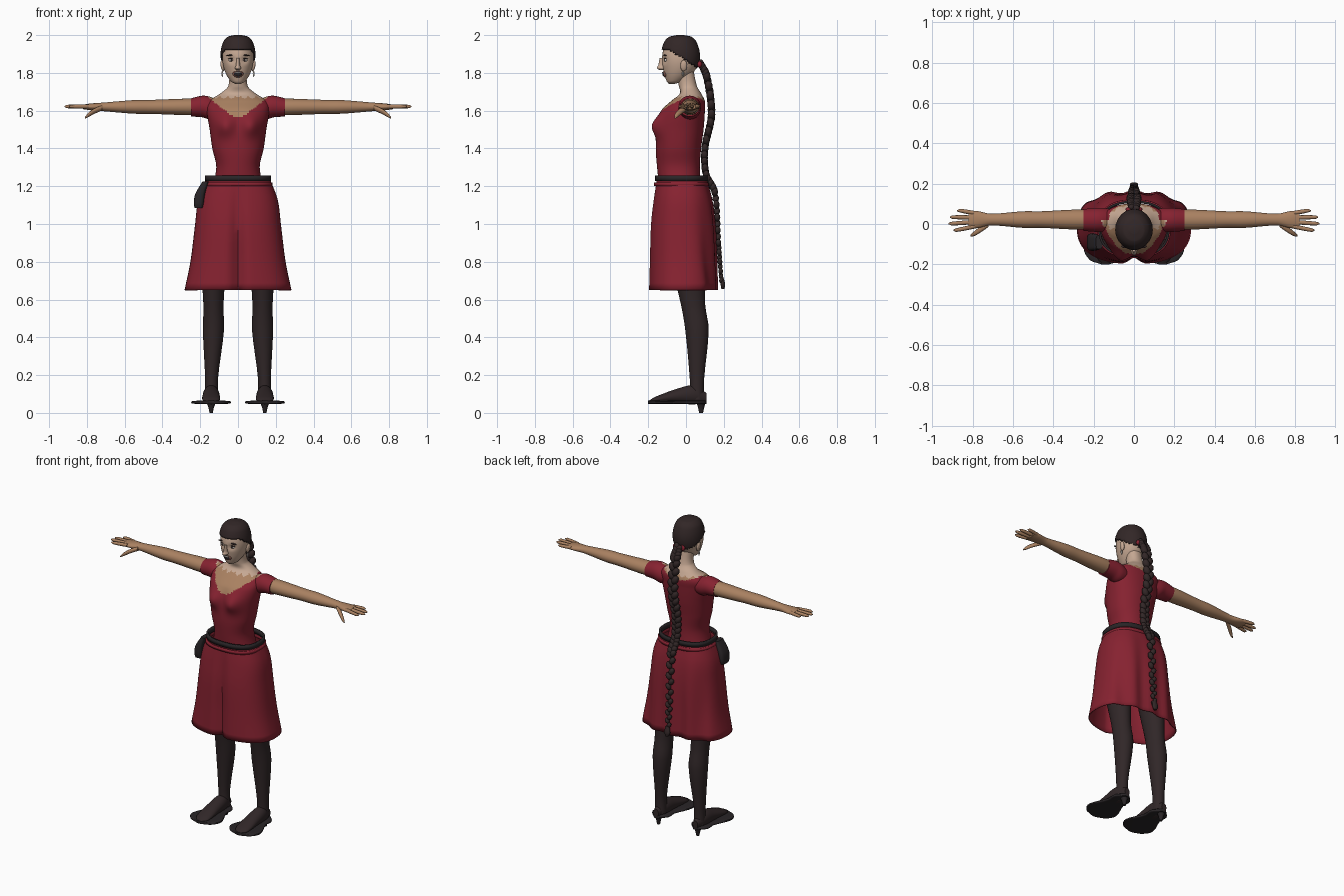
import bpy, bmesh, math
from mathutils import Matrix, Vector

if "Cube" in bpy.data.objects:
    bpy.data.objects.remove(bpy.data.objects["Cube"])


def material(name, red, green, blue):
    mat = bpy.data.materials.new(name)
    mat.use_nodes = True
    mat.diffuse_color = (red, green, blue, 1)
    shader = mat.node_tree.nodes["Principled BSDF"]
    shader.inputs["Base Color"].default_value = mat.diffuse_color
    return mat


PALE = material("pale skin", .56, .39, .29)
TAN = material("tan skin", .4, .22, .12)
RED = material("dress red", .24, .016, .03)
HAIR = material("dark hair", .032, .02, .02)
TIGHTS = material("dark tights", .03, .02, .021)
LEATHER = material("black leather", .022, .018, .02)
WHITE = material("off white", .7, .65, .6)
LIPS = material("lip brown", .22, .09, .07)
SIDES = (("left", 1), ("right", -1))


def bump(distance, width):
    return math.exp(-(distance / width) ** 2)


def finish(name, bm, mats, rule=None, wall=0):
    bmesh.ops.recalc_face_normals(bm, faces=bm.faces)
    if rule:
        for face in bm.faces:
            face.material_index = rule(face.calc_center_median())
    mesh = bpy.data.meshes.new(name)
    bm.to_mesh(mesh)
    bm.free()
    for mat in mats:
        mesh.materials.append(mat)
    part = bpy.data.objects.new(name, mesh)
    bpy.context.collection.objects.link(part)
    if wall:
        part.modifiers.new("wall", "SOLIDIFY").thickness = wall
    bpy.context.view_layer.objects.active = part
    part.select_set(True)
    bpy.ops.object.shade_smooth_by_angle(angle=math.radians(50))
    part.select_set(False)


def sample(keys, steps):
    """Smooth curve through keys, whose first value is the parameter."""
    def slope(i):
        before, after = keys[max(i - 1, 0)], keys[min(i + 1, len(keys) - 1)]
        return [(q - p) / (after[0] - before[0]) for p, q in zip(before, after)]

    rows = []
    for i, (start, end) in enumerate(zip(keys, keys[1:])):
        span = end[0] - start[0]
        for k in range(steps):
            t = k / steps
            blend = t * t * (3 - 2 * t)
            leave, arrive = span * t * (1 - t) ** 2, span * t * t * (t - 1)
            rows.append([p + (q - p) * blend + m * leave + n * arrive
                         for p, q, m, n in zip(start, end, slope(i), slope(i + 1))])
    return rows + [list(keys[-1])]


def loft(name, keys, mats, axis="z", centre=(0, 0), segs=24, steps=4, power=2,
         caps=True, shape=None, rule=None, keep=None, wall=0):
    """Rings of (position, radius u, radius v, shift v, shift u) along an axis."""
    bm, rings = bmesh.new(), []
    for row in sample([(*key, 0, 0)[:5] for key in keys], steps):
        along, radius_u, radius_v, shift_v, shift_u = (*row, 0)[:5]
        ring = []
        for k in range(segs):
            cos, sin = math.cos(math.tau * k / segs), math.sin(math.tau * k / segs)
            u = centre[0] + shift_u + radius_u * math.copysign(abs(cos) ** (2 / power), cos)
            v = centre[1] + shift_v + radius_v * math.copysign(abs(sin) ** (2 / power), sin)
            point = Vector({"x": (along, u, v), "y": (u, along, v), "z": (u, v, along)}[axis])
            ring.append(bm.verts.new(shape(point) if shape else point))
        rings.append(ring)
    for low, high in zip(rings, rings[1:]):
        for k in range(segs):
            bm.faces.new((low[k - 1], low[k], high[k], high[k - 1]))
    if caps:
        bm.faces.new(rings[0])
        bm.faces.new(rings[-1])
    if keep:
        spare = [face for face in bm.faces if not keep(face.calc_center_median())]
        bmesh.ops.delete(bm, geom=spare, context="FACES")
    finish(name, bm, mats, rule, wall)


def balls(name, mat, items):
    """One object of ellipsoids given as (centre, radii, tilt about y)."""
    bm = bmesh.new()
    for centre, radii, tilt in items:
        place = Matrix.Translation(centre) @ Matrix.Rotation(tilt, 4, "Y")
        bmesh.ops.create_uvsphere(bm, u_segments=16, v_segments=10, radius=1,
                                  matrix=place @ Matrix.Diagonal((*radii, 1)))
    finish(name, bm, [mat])


def pair(name, mat, x, y, z, radii, tilt=0):
    balls(name, mat, [((side * x, y, z), radii, side * tilt) for _, side in SIDES])


# Bodice and chest: red below the neckline, tan above it, pale at the neck
def cloth_rule(point):
    outward = abs(point.x) / .17
    lowest = 1.56 if point.y < .02 else 1.64
    if outward > 1 or point.z < lowest + (1.685 - lowest) * outward ** 1.25:
        return 0
    ragged_edge = 1.67 + .006 * math.sin(outward * 25)
    return 2 if point.z > ragged_edge else 1


def bust(point):
    if point.y < -.02:
        point.y -= .04 * bump(abs(point.x) - .07, .05) * bump(point.z - 1.52, .055)
    return point


BODY = [RED, TAN, PALE]
loft("bodice_and_chest", [
    (1.18, .14, .11), (1.3, .115, .113, -.01), (1.4, .136, .12, -.01), (1.5, .15, .123),
    (1.6, .165, .115, .015), (1.65, .156, .09, .04), (1.69, .095, .057, .054),
    (1.73, .052, .048, .04), (1.83, .048, .047, .02)],
    BODY, centre=(0, -.03), segs=96, steps=9, power=2.2, shape=bust, rule=cloth_rule)


# Skirt with a front crease and soft folds behind
def folds(point):
    depth = min(1, (1.25 - point.z) / .4)
    if point.y < -.05:
        point.y += .035 * depth * bump(point.x, .03)
    else:
        point.y += .008 * depth * math.cos(point.x * 50)
    return point


loft("skirt", [(.65, .283, .18), (.8, .252, .176), (1, .227, .17),
               (1.13, .21, .155), (1.235, .17, .133, -.005)],
     [RED], centre=(0, -.018), segs=96, power=2.45, caps=False, shape=folds, wall=.006)

# Waistband, belt and pouch
for name, bottom, top, grow, mat in (("waistband", 1.2, 1.22, .012, RED),
                                     ("belt", 1.227, 1.257, .006, LEATHER)):
    loft(name, [(z, .17 + grow, .133 + grow) for z in (bottom, top)], [mat],
         centre=(0, -.024), segs=64, steps=1, power=2.45, caps=False, wall=.012)
loft("belt_pouch", [(1.085, .023, .035), (1.11, .027, .042), (1.16, .026, .042, 0, .007),
                    (1.225, .016, .034, 0, .035)],
     [LEATHER], centre=(-.207, -.09), power=3.5)

for name, side in SIDES:
    def flip(point, side=side):
        return Vector((point.x * side, point.y, point.z))

    # Sleeve and arm
    loft(name + "_sleeve", [(.1, .05, .045, -.015), (.15, .06, .06, -.008),
                            (.19, .059, .057), (.25, .054, .048, -.005)],
         BODY, "x", (.02, 1.622), segs=40, steps=6, shape=flip, rule=cloth_rule)
    loft(name + "_arm", [(.2, .048, .045), (.3, .049, .043), (.46, .041, .037),
                         (.55, .041, .036), (.71, .029, .023), (.78, .043, .018),
                         (.82, .042, .012)],
         [TAN], "x", (.022, 1.62), shape=flip)

    # Four fanned fingers and a thumb
    for n in range(4):
        tip, fan = .92 - .015 * (n - 1.3) ** 2, .01 * n - .018
        loft(f"{name}_finger_{n + 1}",
             [(.79, .011, .011), (tip - .015, .009, .009, 0, fan), (tip, .003, .003, 0, fan)],
             [TAN], "x", (.022 * n - .012, 1.622), segs=12, shape=flip)
    loft(name + "_thumb", [(.72, .014, .014), (.765, .015, .014, -.02, -.03),
                           (.795, .011, .011, -.04, -.05), (.81, .004, .004, -.053, -.057)],
         [TAN], "x", (0, 1.615), segs=12, shape=flip)

    # Leg, foot and heeled shoe
    loft(name + "_leg", [(.07, .036, .036, 0, side * .01), (.18, .034, .038, 0, side * .01),
                         (.44, .056, .062), (.57, .053, .064, -.02), (.8, .07, .09, -.05)],
         [TIGHTS], centre=(side * .13, .058), segs=32)
    instep = side * .142
    loft(name + "_foot", [(-.195, .02, .006), (-.16, .045, .016, .01), (-.04, .045, .04, .03),
                          (.04, .04, .05, .035), (.108, .018, .026, .02)],
         [TIGHTS], "y", (instep, .06))
    loft(name + "_sole", [(y, width, .009) for y, width in (
        (-.2, .02), (-.18, .075), (-.12, .106), (0, .06), (.06, .06), (.108, .015))],
        [LEATHER], "y", (instep, .056), power=4)
    loft(name + "_heel", [(0, .009, .01), (.03, .015, .017), (.06, .028, .026)],
         [LEATHER], centre=(instep, .08), segs=16)

# Head, and a hair cap cut along the hairline
HEAD = [(1.742, .014, .016, -.045), (1.755, .038, .042, -.03), (1.81, .07, .082, -.007),
        (1.88, .083, .097, 0), (1.95, .07, .08, 0), (1.98, .043, .05, 0), (1.988, .01, .01, 0)]


def sockets(point):
    if point.y < -.06:
        point.y += .012 * bump(abs(point.x) - .034, .02) * bump(point.z - 1.868, .014)
    return point


def on_scalp(point):
    rise = min(.05, -.55 * point.y) if point.y < 0 else -.75 * point.y
    return point.z > 1.87 + rise


loft("head", HEAD, [PALE], centre=(0, -.03), segs=64, steps=6, shape=sockets)
loft("hair_cap", [(z + (z - HEAD[0][0]) / 20, width + .01, depth + .007, shift)
                  for z, width, depth, shift in HEAD],
     [HAIR], centre=(0, -.03), segs=64, steps=8, keep=on_scalp, wall=.008)

# Nose and open mouth
loft("nose", [(1.816, .01, .018), (1.825, .017, .032), (1.84, .011, .024), (1.88, .008, .016)],
     [PALE], centre=(0, -.123))
balls("lips", LIPS, [((0, -.108, 1.796), (.029, .014, .021), 0)])
balls("mouth_opening", LEATHER, [((0, -.116, 1.795), (.022, .009, .014), 0)])
balls("teeth", WHITE, [((0, -.121, 1.802), (.016, .006, .004), 0)])

# Paired features
pair("eyes", WHITE, .034, -.103, 1.867, (.015, .011, .008))
pair("irises", HAIR, .034, -.112, 1.867, (.006, .004, .006))
pair("eyelids", HAIR, .035, -.106, 1.876, (.018, .01, .003), .1)
pair("eyebrows", HAIR, .04, -.11, 1.893, (.024, .01, .004), .12)
pair("ears", PALE, .082, -.012, 1.838, (.01, .018, .03), .15)
pair("earrings", WHITE, .083, -.016, 1.795, (.005, .005, .016))

# Braid of alternating strands down the back, with its ties
strands = sample([(.7, .187, .016), (.9, .172, .02), (1.17, .152, .024), (1.26, .107, .025),
                  (1.4, .1, .026), (1.58, .135, .028), (1.78, .11, .028), (1.85, .078, .022)], 8)
balls("braid", HAIR, [((.45 * r * (-1) ** i, y, z), (.75 * r, .72 * r, 1.05 * r), (-1) ** i / 2)
                      for i, (z, y, r) in enumerate(strands)])
loft("braid_tip", [(.655, .01, .008), (.68, .021, .012), (.72, .01, .01, -.007)],
     [HAIR], centre=(0, .195), segs=16)
balls("hair_tie", RED, [((0, .074, 1.845), (.03, .02, .014), 0)])
pair("tie_loops", RED, .024, .072, 1.845, (.018, .013, .017), .4)
